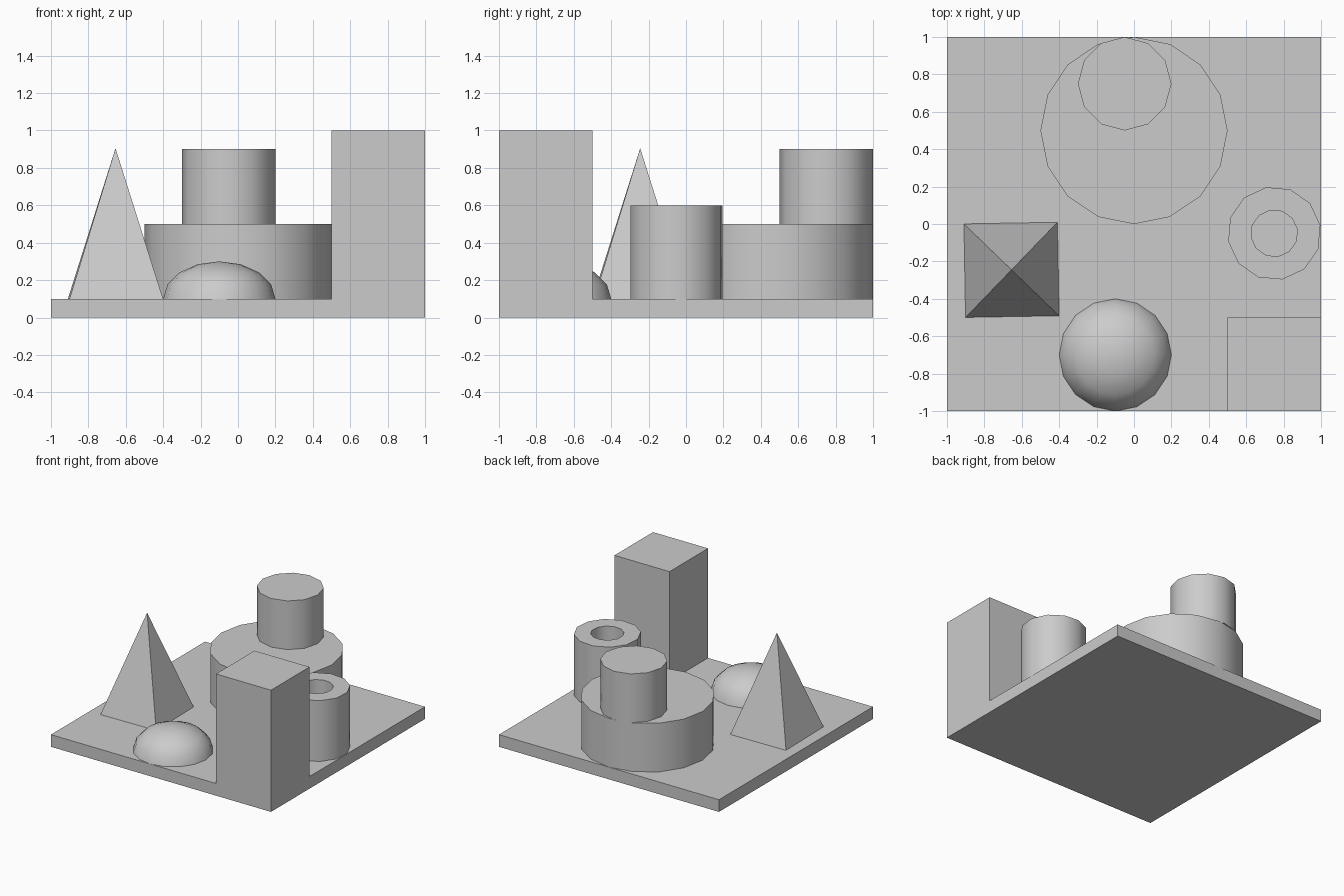
import bpy
import bmesh
from math import cos, sin, pi, radians

default_cube = bpy.data.objects.get("Cube")
if default_cube:
    bpy.data.objects.remove(default_cube, do_unlink=True)

grey = bpy.data.materials.new("plain_grey")
grey.use_nodes = True
colour = (0.6, 0.6, 0.6, 1)
grey.diffuse_color = colour
grey.node_tree.nodes["Principled BSDF"].inputs["Base Color"].default_value = colour

FLOOR = 0.1


def finish(bm, name, location=(0, 0, 0), smooth=False):
    """Turn a bmesh into a named, coloured object."""
    bmesh.ops.recalc_face_normals(bm, faces=bm.faces)
    mesh = bpy.data.meshes.new(name)
    bm.to_mesh(mesh)
    bm.free()
    mesh.materials.append(grey)
    obj = bpy.data.objects.new(name, mesh)
    obj.location = location
    bpy.context.collection.objects.link(obj)
    if smooth:
        bpy.ops.object.select_all(action="DESELECT")
        obj.select_set(True)
        bpy.context.view_layer.objects.active = obj
        bpy.ops.object.shade_smooth_by_angle(angle=radians(31))
    return obj


def turned(name, x, y, profile, sides, turn=0, smooth=True, capped=True):
    """Revolve (radius, height) points; cap the ends with single faces."""
    bm = bmesh.new()
    angles = [2 * pi * i / sides + radians(turn) for i in range(sides)]
    rings = []
    for radius, z in profile:
        if radius == 0:
            rings.append([bm.verts.new((0, 0, z))] * sides)
        else:
            rings.append([bm.verts.new((radius * cos(a), radius * sin(a), z))
                          for a in angles])
    for low, high in zip(rings, rings[1:]):
        for i in range(sides):
            j = (i + 1) % sides
            corners = [low[i], low[j], high[j], high[i]]
            bm.faces.new(list(dict.fromkeys(corners)))
    if capped:
        for ring in (rings[0], rings[-1]):
            if ring[0] is not ring[1]:
                bm.faces.new(ring)
    return finish(bm, name, (x, y, 0), smooth)


# Base plate with the square tower raised out of its front left corner
bm = bmesh.new()
bmesh.ops.create_cube(bm, size=2)
for v in bm.verts:
    v.co.z = FLOOR if v.co.z > 0 else 0
for point, normal in (((0.5, 0, 0), (1, 0, 0)), ((0, -0.5, 0), (0, 1, 0))):
    bmesh.ops.bisect_plane(bm, geom=bm.verts[:] + bm.edges[:] + bm.faces[:],
                           plane_co=point, plane_no=normal)
bm.normal_update()
corner = [f for f in bm.faces if f.normal.z > 0.9
          and f.calc_center_median().x > 0.5 and f.calc_center_median().y < -0.5]
raised = bmesh.ops.extrude_face_region(bm, geom=corner)
bmesh.ops.delete(bm, geom=corner, context="FACES_ONLY")
for v in raised["geom"]:
    if isinstance(v, bmesh.types.BMVert):
        v.co.z = 1
bmesh.ops.dissolve_limit(bm, angle_limit=0.01, verts=bm.verts, edges=bm.edges)
finish(bm, "base_with_tower")

# Stacked drums at the back
turned("wide_drum", 0, 0.5, [(0.5, FLOOR), (0.5, 0.5)], 16)
turned("narrow_drum", -0.05, 0.75, [(0.25, 0.5), (0.25, 0.9)], 12)

# Hollow tube, open down to the base
turned("tube", 0.75, -0.05,
       [(0.125, FLOOR), (0.125, 0.6), (0.25, 0.6), (0.25, FLOOR)],
       12, turn=10, capped=False)

# Pyramid, turned very slightly
turned("pyramid", -0.655, -0.245, [(0.3536, FLOOR), (0, 0.905)], 4,
       turn=46, smooth=False)

# Flattened dome at the front
arc = [(0.3 * cos(i * pi / 8), FLOOR + 0.2 * sin(i * pi / 8)) for i in range(4)]
turned("dome", -0.1, -0.7, arc + [(0, 0.3)], 16)
